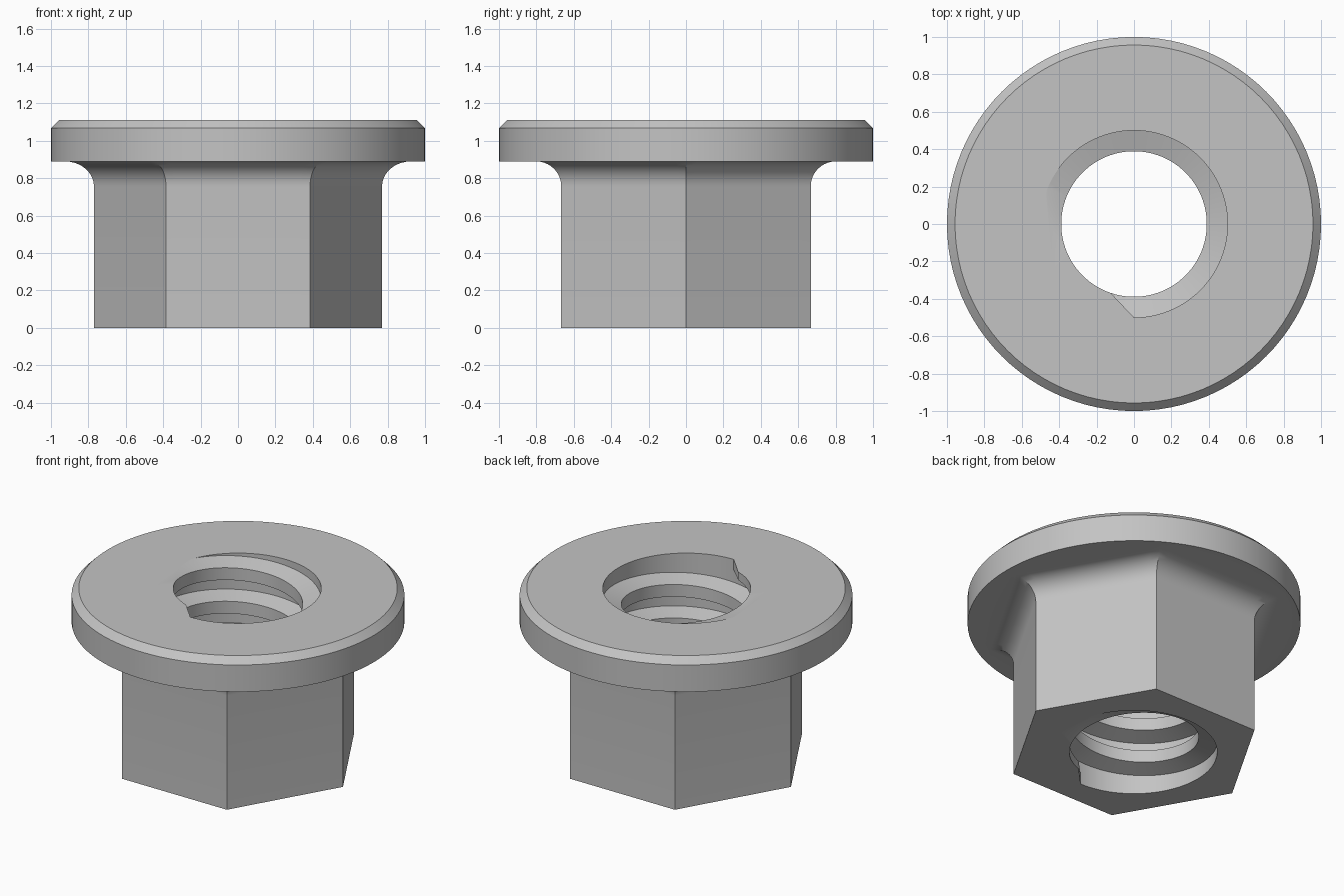
import bpy
import bmesh
import math

cube = bpy.data.objects.get("Cube")
if cube:
    bpy.data.objects.remove(cube)

SEG = 96                      # segments per turn
HEIGHT = 1.111
TURNS = 5
PITCH = HEIGHT / TURNS
BORE, CREST = 0.5, 0.389      # thread radii
APOTHEM, FILLET = 0.667, 0.133
FLANGE_Z, CHAMFER = 0.89, 0.043

steel = bpy.data.materials.new("plain grey steel")
steel.use_nodes = True
steel.diffuse_color = (0.55, 0.55, 0.55, 1)
steel.node_tree.nodes["Principled BSDF"].inputs["Base Color"].default_value = (0.55, 0.55, 0.55, 1)


def polar(r, a, z):
    return (r * math.cos(a), r * math.sin(a), z)


def finish(bm, name):
    mesh = bpy.data.meshes.new(name)
    bm.to_mesh(mesh)
    bm.free()
    mesh.materials.append(steel)
    obj = bpy.data.objects.new(name, mesh)
    bpy.context.collection.objects.link(obj)
    bpy.ops.object.select_all(action='DESELECT')
    obj.select_set(True)
    bpy.context.view_layer.objects.active = obj
    bpy.ops.object.shade_smooth_by_angle(angle=math.radians(30))
    return obj


def hex_stretch(a):
    """Distance to a unit hexagon's outline, with corners on the x axis."""
    third = math.pi / 3
    return 1 / math.cos(a % third - third / 2)


# Nut body: hexagonal shank, filleted into a round chamfered flange, plain bore
profile = [(BORE, 0, False), (APOTHEM, 0, True)]
for i in range(11):
    t = math.pi / 2 * i / 10
    profile.append((APOTHEM + FILLET * (1 - math.cos(t)),
                    FLANGE_Z - FILLET * (1 - math.sin(t)), True))
profile += [(1, FLANGE_Z, False), (1, HEIGHT - CHAMFER, False),
            (1 - CHAMFER, HEIGHT, False), (BORE, HEIGHT, False)]

bm = bmesh.new()
rings = []
for r, z, is_hex in profile:
    angles = [math.tau * k / SEG for k in range(SEG)]
    rings.append([bm.verts.new(polar(r * (hex_stretch(a) if is_hex else 1), a, z))
                  for a in angles])
for low, high in zip(rings, rings[1:] + rings[:1]):
    for k in range(SEG):
        n = (k + 1) % SEG
        bm.faces.new((low[k], low[n], high[n], high[k]))
bmesh.ops.recalc_face_normals(bm, faces=bm.faces[:])
finish(bm, "flanged_nut_body")

# Trapezoidal thread ridge wound up the bore, its crest cut back at both ends
root_half = PITCH * 0.317
crest_half = PITCH * 0.183
total = TURNS * SEG
setback = 5

bm = bmesh.new()
sections = []
for i in range(total + 1):
    j = min(max(i, setback), total - setback)
    points = []
    for r, step, half in ((BORE, i, -root_half), (CREST, j, -crest_half),
                          (CREST, j, crest_half), (BORE, i, root_half)):
        a = math.tau * step / SEG - math.pi / 2
        points.append(bm.verts.new(polar(r, a, PITCH * step / SEG + half)))
    sections.append(points)
for a, b in zip(sections, sections[1:]):
    for k in range(4):
        n = (k + 1) % 4
        bm.faces.new((a[k], a[n], b[n], b[k]))
bm.faces.new(sections[0])
bm.faces.new(sections[-1])
bmesh.ops.remove_doubles(bm, verts=bm.verts[:], dist=1e-5)

# Trim the ridge flush with the two end faces of the nut
for z, direction in ((0, -1), (HEIGHT, 1)):
    cut = bmesh.ops.bisect_plane(
        bm, geom=bm.verts[:] + bm.edges[:] + bm.faces[:], dist=1e-6,
        plane_co=(0, 0, z), plane_no=(0, 0, direction), clear_outer=True)
    edges = [e for e in cut["geom_cut"] if isinstance(e, bmesh.types.BMEdge)]
    bmesh.ops.holes_fill(bm, edges=edges, sides=0)
bmesh.ops.recalc_face_normals(bm, faces=bm.faces[:])

# Drop the hidden strip that lies against the bore
hidden = [f for f in bm.faces if abs(f.normal.z) < 0.5
          and all(v.co.xy.length > BORE - 0.001 for v in f.verts)]
bmesh.ops.delete(bm, geom=hidden, context='FACES')
finish(bm, "thread_ridge")
